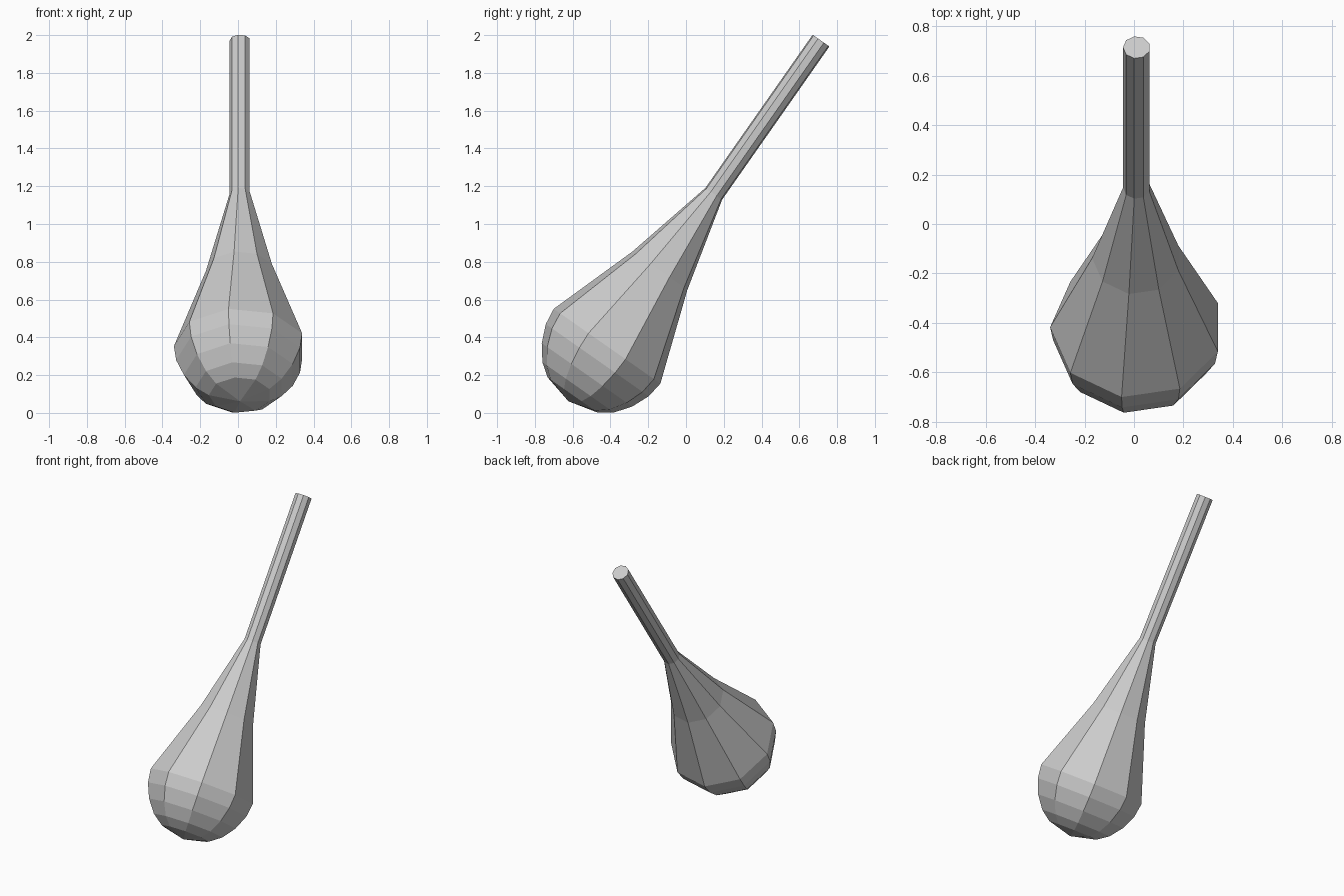
import bpy, bmesh
from math import radians, cos, sin
from mathutils import Matrix

if "Cube" in bpy.data.objects:
    bpy.data.objects.remove(bpy.data.objects["Cube"])

SIDES = 9

# (radius, height along axis) from above the rounded end to the handle tip
PROFILE = [(0.165, -0.316), (0.235, -0.266), (0.297, -0.185), (0.338, -0.09),
           (0.35, 0.0), (0.18, 0.488), (0.055, 0.985), (0.055, 1.975)]

bm = bmesh.new()
rings = []
for r, h in PROFILE:
    angles = [radians(180 + i * 360 / SIDES) for i in range(SIDES)]
    rings.append([bm.verts.new((r * cos(a), r * sin(a), h)) for a in angles])

# Side walls of head, neck and handle
for low, high in zip(rings, rings[1:]):
    for i in range(SIDES):
        j = (i + 1) % SIDES
        bm.faces.new((low[i], low[j], high[j], high[i]))

# Pointed fan at the rounded end, flat cap on the handle
pole = bm.verts.new((0, 0, -0.356))
for i in range(SIDES):
    bm.faces.new((pole, rings[0][(i + 1) % SIDES], rings[0][i]))
bm.faces.new(rings[-1])
bmesh.ops.recalc_face_normals(bm, faces=bm.faces)

# Lean the whole shaker back
bm.transform(Matrix.Translation((0.0105, -0.418, 0.353)) @ Matrix.Rotation(radians(-35), 4, 'X'))

mesh = bpy.data.meshes.new("shaker")
bm.to_mesh(mesh)
bm.free()
bpy.context.collection.objects.link(bpy.data.objects.new("shaker", mesh))
